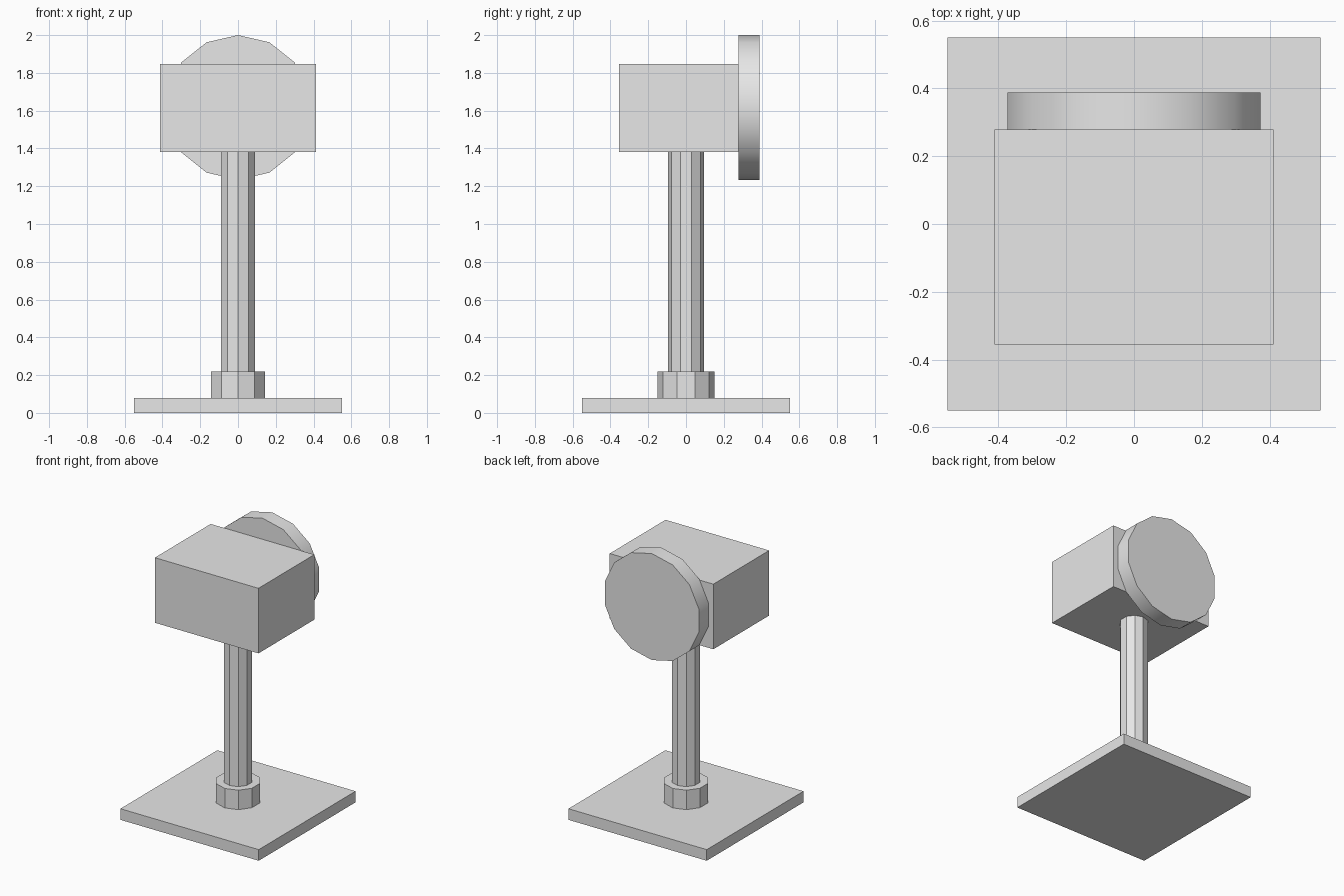
import bpy
from math import radians

cube = bpy.data.objects.get("Cube")
if cube:
    bpy.data.objects.remove(cube, do_unlink=True)

# Single flat colour
grey = bpy.data.materials.new("light_grey")
grey.use_nodes = True
colour = (0.8, 0.8, 0.8, 1)
grey.diffuse_color = colour
grey.node_tree.nodes["Principled BSDF"].inputs["Base Color"].default_value = colour


def finish(name):
    obj = bpy.context.object
    obj.name = name
    obj.data.materials.append(grey)
    return obj


def box(name, low, high):
    centre = [(a + b) / 2 for a, b in zip(low, high)]
    bpy.ops.mesh.primitive_cube_add(size=1, location=centre)
    bpy.context.object.scale = [b - a for a, b in zip(low, high)]
    bpy.ops.object.transform_apply(location=False, rotation=False, scale=True)
    return finish(name)


def cylinder(name, sides, radius, depth, centre, tilt=0):
    bpy.ops.mesh.primitive_cylinder_add(vertices=sides, radius=radius, depth=depth,
                                        location=centre, rotation=(radians(tilt), 0, 0))
    # Rounds the shallow disc facets, keeps the ten-sided parts faceted
    bpy.ops.object.shade_smooth_by_angle(angle=radians(30))
    return finish(name)


# Stand
box("base_plate", (-0.55, -0.55, 0), (0.55, 0.55, 0.08))
cylinder("collar", 10, 0.15, 0.14, (0, 0, 0.15))
cylinder("post", 10, 0.095, 1.30, (0, 0, 0.73))

# Head with its rear disc
box("head_block", (-0.412, -0.356, 1.38), (0.412, 0.278, 1.848))
cylinder("rear_disc", 14, 0.383, 0.11, (0, 0.333, 1.617), tilt=90)
